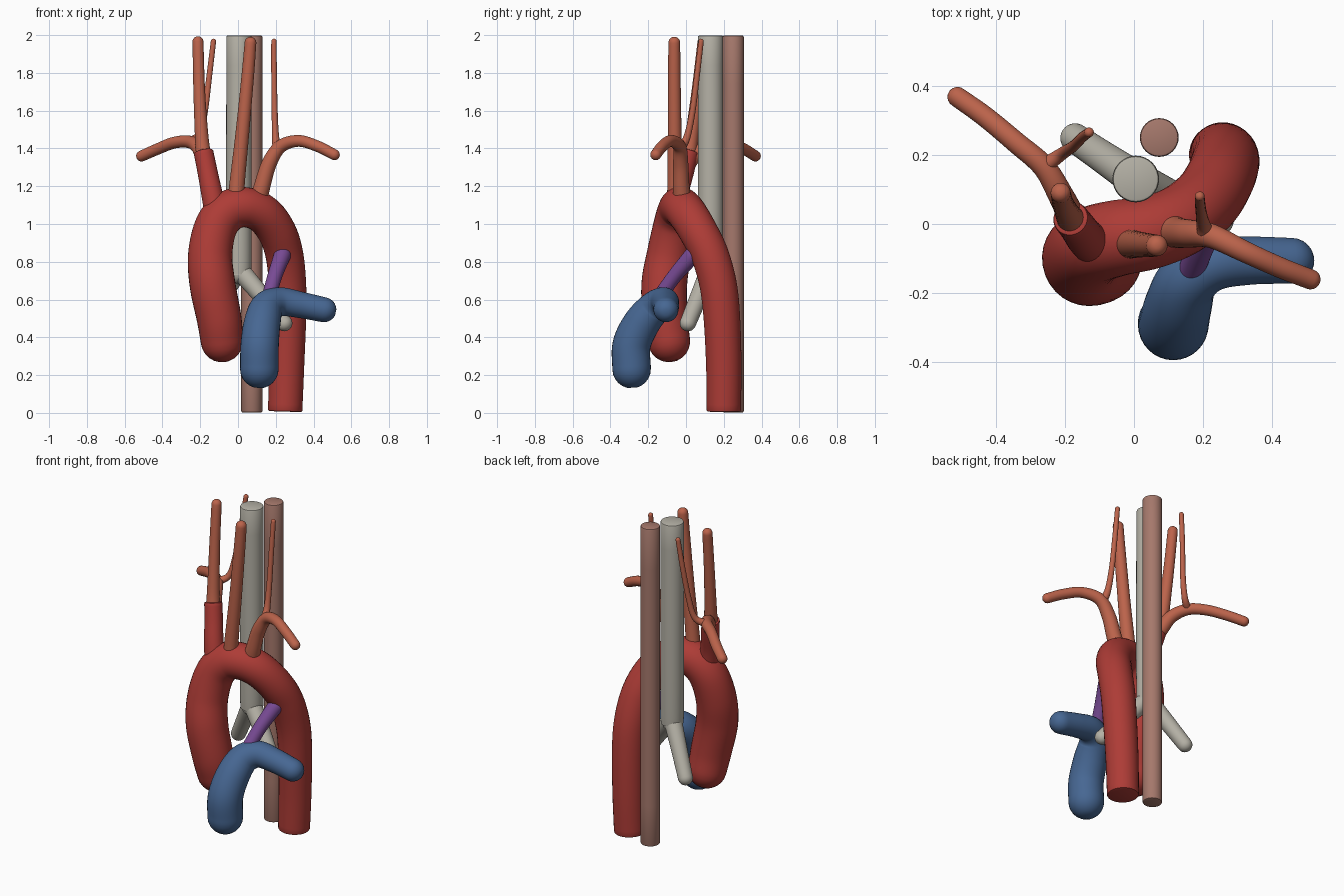
import bpy
import bmesh
import math
from mathutils import Vector

cube = bpy.data.objects.get("Cube")
if cube:
    bpy.data.objects.remove(cube, do_unlink=True)

SIDES = 32
STEPS = 8


def material(name, red, green, blue):
    mat = bpy.data.materials.new(name)
    mat.use_nodes = True
    colour = (red, green, blue, 1)
    mat.diffuse_color = colour
    mat.node_tree.nodes["Principled BSDF"].inputs["Base Color"].default_value = colour
    return mat


def smooth_path(points):
    """Pass a smooth curve through (x, y, z, radius) points."""
    pts = [Vector(p) for p in points]
    pts = [pts[0] * 2 - pts[1]] + pts + [pts[-1] * 2 - pts[-2]]
    path = []
    for a, b, c, d in zip(pts, pts[1:], pts[2:], pts[3:]):
        for step in range(STEPS):
            t = step / STEPS
            path.append(b + (c - a) * (t / 2)
                        + (a * 2 - b * 5 + c * 4 - d) * (t * t / 2)
                        + (b * 3 - a - c * 3 + d) * (t ** 3 / 2))
    path.append(pts[-2])
    return path


def cap_profile(kind, radius):
    """Return (outward offset, ring radius) pairs for a tube end."""
    if kind == "round":
        angles = [math.radians(a) for a in range(15, 90, 15)]
        return [(radius * math.sin(a), radius * math.cos(a)) for a in angles]
    bevel = min(0.008, radius * 0.2)
    return [(bevel * 0.7, radius - bevel * 0.3), (bevel, radius - bevel)]


def tube(name, mat, points, start="flat", end="flat"):
    """Sweep a circle of changing radius along a smooth path."""
    path = smooth_path(points)
    centres = [p.to_3d() for p in path]
    tangents = []
    for i in range(len(path)):
        before, after = centres[max(i - 1, 0)], centres[min(i + 1, len(path) - 1)]
        tangents.append((after - before).normalized())

    # Carry the cross-section frame along the path without twist
    normal = tangents[0].orthogonal().normalized()
    rings = []
    for i, (centre, tangent) in enumerate(zip(centres, tangents)):
        if i:
            normal = tangents[i - 1].rotation_difference(tangent) @ normal
        rings.append((centre, tangent, normal, path[i].w))

    # Add the rings that close both ends
    c, t, n, r = rings[0]
    first = [(c - t * out, t, n, rad) for out, rad in reversed(cap_profile(start, r))]
    c, t, n, r = rings[-1]
    last = [(c + t * out, t, n, rad) for out, rad in cap_profile(end, r)]

    bm = bmesh.new()
    loops = []
    for c, t, n, r in first + rings + last:
        side = t.cross(n)
        loop = []
        for k in range(SIDES):
            a = math.tau * k / SIDES
            loop.append(bm.verts.new(c + (n * math.cos(a) + side * math.sin(a)) * r))
        loops.append(loop)
    for low, high in zip(loops, loops[1:]):
        for k in range(SIDES):
            j = (k + 1) % SIDES
            bm.faces.new((low[k], low[j], high[j], high[k]))
    bm.faces.new(reversed(loops[0]))
    bm.faces.new(loops[-1])
    for face in bm.faces:
        face.smooth = True

    mesh = bpy.data.meshes.new(name)
    bm.to_mesh(mesh)
    bm.free()
    mesh.set_sharp_from_angle(angle=math.radians(40))
    mesh.materials.append(mat)
    obj = bpy.data.objects.new(name, mesh)
    bpy.context.collection.objects.link(obj)
    return obj


aorta_red = material("aorta red", 0.42, 0.045, 0.037)
artery_orange = material("artery orange", 0.50, 0.125, 0.07)
vein_blue = material("pulmonary blue", 0.062, 0.135, 0.29)
duct_purple = material("duct purple", 0.19, 0.07, 0.30)
airway_grey = material("airway grey", 0.46, 0.44, 0.38)
gullet_brown = material("gullet brown", 0.38, 0.19, 0.15)

# Great arch: ascending root, arch and descending trunk
tube("aortic_arch", aorta_red, [
    (-.085, -.09, .38, .112), (-.1, -.11, .5, .118), (-.135, -.115, .68, .121),
    (-.147, -.09, .84, .117), (-.115, -.06, .99, .113), (-.045, -.04, 1.07, .11),
    (.045, -.025, 1.088, .106), (.135, .01, 1.05, .104), (.205, .065, .96, .102),
    (.245, .125, .84, .1), (.262, .17, .68, .099), (.264, .19, .5, .097),
    (.257, .2, .25, .094), (.25, .2, .015, .091)], start="round")

# Short trunk and the vessels that leave it
tube("brachiocephalic_trunk", aorta_red, [
    (-.115, -.06, 1.05, .062), (-.14, -.04, 1.17, .056),
    (-.162, -.01, 1.28, .053), (-.182, .015, 1.378, .052)])
tube("right_carotid", artery_orange, [
    (-.18, .01, 1.34, .042), (-.192, .03, 1.46, .036),
    (-.205, .06, 1.7, .031), (-.212, .09, 1.965, .029)], end="round")
tube("right_subclavian", artery_orange, [
    (-.18, .02, 1.33, .04), (-.21, .08, 1.405, .037), (-.26, .165, 1.435, .033),
    (-.34, .235, 1.43, .031), (-.43, .31, 1.395, .03),
    (-.51, .367, 1.36, .029)], end="round")
tube("right_vertebral", artery_orange, [
    (-.262, .165, 1.435, .024), (-.205, .205, 1.475, .018), (-.175, .225, 1.6, .016),
    (-.15, .25, 1.8, .015), (-.13, .265, 1.967, .014)], end="round")

# Vessels rising from the arch
tube("left_carotid", artery_orange, [
    (-.01, -.055, 1.12, .046), (-.006, -.058, 1.2, .041), (.025, -.06, 1.5, .036),
    (.053, -.062, 1.8, .033), (.066, -.062, 1.96, .031)], end="round")
tube("left_subclavian", artery_orange, [
    (.1, -.015, 1.1, .05), (.125, -.025, 1.19, .044), (.165, -.028, 1.32, .04),
    (.225, -.035, 1.41, .035), (.32, -.08, 1.44, .031), (.42, -.125, 1.412, .03),
    (.51, -.16, 1.367, .029)], end="round")
tube("left_vertebral", artery_orange, [
    (.208, -.03, 1.4, .026), (.199, .005, 1.46, .019), (.194, .035, 1.6, .016),
    (.191, .06, 1.8, .015), (.19, .08, 1.967, .014)], end="round")

# Pulmonary trunk and the connecting duct
tube("pulmonary_trunk", vein_blue, [
    (.113, -.288, .232, .102), (.115, -.288, .36, .101), (.128, -.235, .475, .097),
    (.155, -.165, .558, .088), (.225, -.118, .588, .077), (.33, -.106, .572, .07),
    (.455, -.106, .546, .066)], start="round", end="round")
tube("arterial_duct", duct_purple, [
    (.16, -.15, .6, .038), (.195, -.06, .725, .039), (.235, .035, .835, .045)],
    end="round")

# Windpipe with its two branches
tube("windpipe", airway_grey, [
    (.005, .13, .74, .06), (.005, .13, .85, .067),
    (.005, .13, 1.99, .067)], start="round")
for name, x, y in (("left_bronchus", .245, .01), ("right_bronchus", -.17, .248)):
    tube(name, airway_grey, [
        (.005, .13, .76, .053), ((x + .005) / 2, (y + .13) / 2, .62, .047),
        (x, y, .475, .043)], start="round", end="round")

# Gullet
tube("gullet", gullet_brown, [(.073, .25, .01, .056), (.073, .25, 1.99, .056)])
